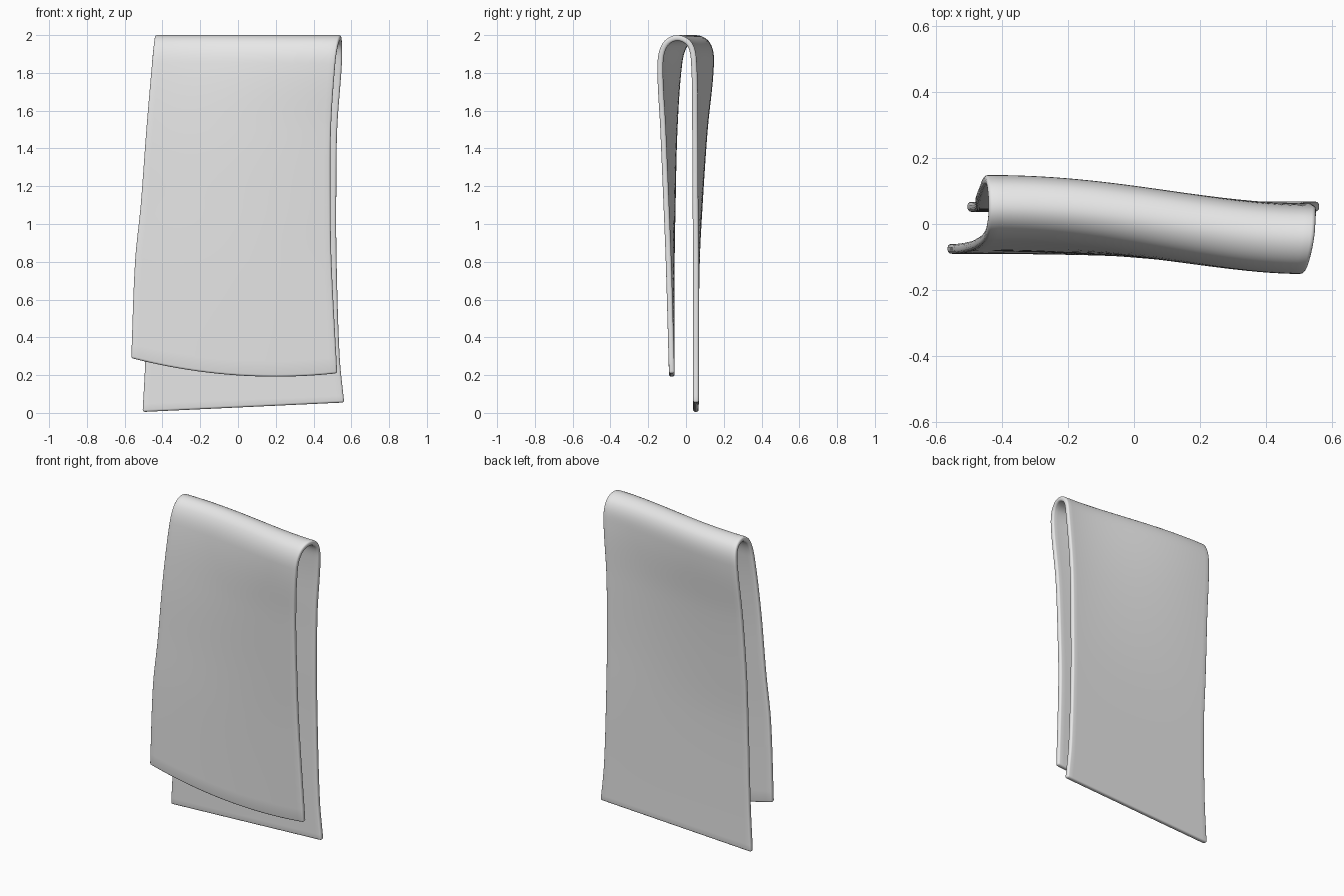
import bpy
import bmesh
from mathutils import Vector
from mathutils.geometry import interpolate_bezier

cube = bpy.data.objects.get("Cube")
if cube:
    bpy.data.objects.remove(cube, do_unlink=True)

THICKNESS = 0.03
COLUMNS = 28        # divisions across the cloth
STEPS = 7           # divisions per stretch of the side edges

# Side edges of the cloth: front hem, up, over the fold, down to the back hem
RIGHT_EDGE = [
    (-0.565, -0.075, 0.29), (-0.545, -0.075, 0.8), (-0.515, -0.07, 1.1),
    (-0.485, -0.06, 1.5), (-0.455, -0.035, 1.85), (-0.445, -0.005, 1.95),
    (-0.44, 0.05, 1.985), (-0.445, 0.115, 1.95), (-0.455, 0.133, 1.85),
    (-0.47, 0.1, 1.5), (-0.48, 0.073, 1.1), (-0.48, 0.058, 0.8),
    (-0.49, 0.052, 0.3), (-0.505, 0.052, 0.005)]
LEFT_EDGE = [
    (0.525, -0.075, 0.21), (0.495, -0.092, 0.8), (0.49, -0.104, 1.1),
    (0.492, -0.121, 1.5), (0.515, -0.136, 1.85), (0.53, -0.11, 1.95),
    (0.545, -0.045, 1.985), (0.55, 0.02, 1.95), (0.55, 0.042, 1.85),
    (0.525, 0.048, 1.5), (0.52, 0.05, 1.1), (0.522, 0.053, 0.8),
    (0.538, 0.053, 0.3), (0.562, 0.053, 0.055)]


def smooth_path(points):
    """Smooth curve through the points, with handles scaled to each stretch."""
    pts = [Vector(p) for p in points]
    last = len(pts) - 1
    tangents = [(pts[min(i + 1, last)] - pts[max(i - 1, 0)]).normalized()
                for i in range(last + 1)]
    path = [pts[0]]
    for i in range(last):
        a, b = pts[i], pts[i + 1]
        reach = (b - a).length / 3
        path += interpolate_bezier(a, a + tangents[i] * reach,
                                   b - tangents[i + 1] * reach, b, STEPS + 1)[1:]
    return path


def cloth_point(a, b, u, row, rows):
    """Point between the two side edges, with a wavy fold and a sagging front hem."""
    p = a.lerp(b, u)
    w = u ** 1.15
    p.y = a.y + (b.y - a.y) * w * w * (3 - 2 * w)
    sag = max(0, 1 - row / (rows * 0.25))
    p.z -= 0.2 * u * (1 - u) * sag
    return p


# Cloth sheet draped over a fold
right, left = smooth_path(RIGHT_EDGE), smooth_path(LEFT_EDGE)
rows = len(right)
bm = bmesh.new()
grid = [[bm.verts.new(cloth_point(a, b, j / COLUMNS, i, rows))
         for j in range(COLUMNS + 1)]
        for i, (a, b) in enumerate(zip(right, left))]
for low, high in zip(grid, grid[1:]):
    for j in range(COLUMNS):
        bm.faces.new((low[j], low[j + 1], high[j + 1], high[j]))
mesh = bpy.data.meshes.new("folded_towel")
bm.to_mesh(mesh)
bm.free()
towel = bpy.data.objects.new("folded_towel", mesh)
bpy.context.collection.objects.link(towel)

# Cloth thickness and rounded rim
solid = towel.modifiers.new("thickness", 'SOLIDIFY')
solid.thickness = THICKNESS
solid.offset = 0
rim = towel.modifiers.new("rounded_rim", 'BEVEL')
rim.width = 0.011
rim.segments = 3
rim.limit_method = 'ANGLE'
rim.angle_limit = 1.0

# Plain grey cloth
grey = bpy.data.materials.new("light_grey_cloth")
grey.use_nodes = True
colour = (0.8, 0.8, 0.8, 1)
grey.diffuse_color = colour
grey.node_tree.nodes["Principled BSDF"].inputs["Base Color"].default_value = colour
mesh.materials.append(grey)
mesh.shade_smooth()
